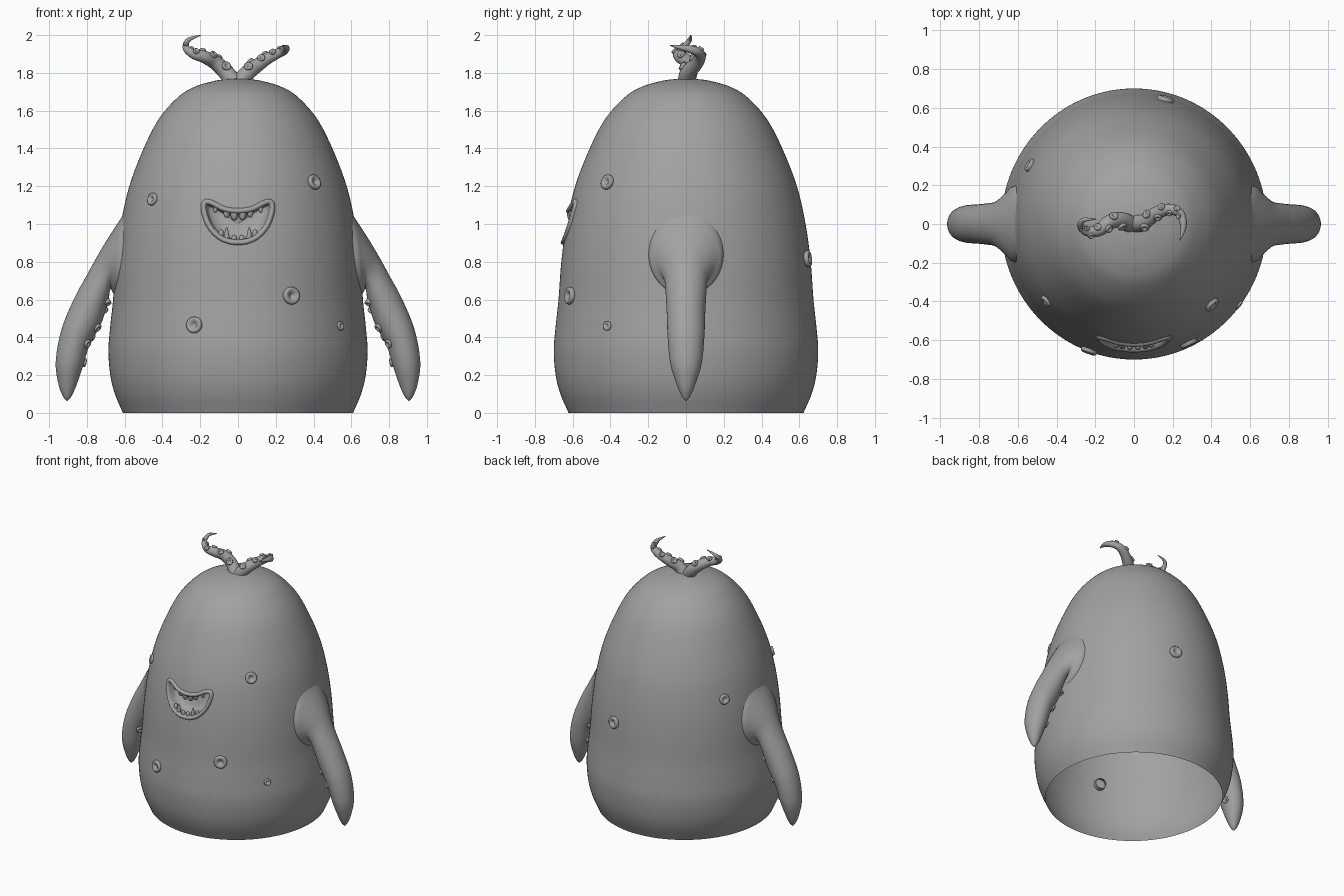
import bpy, bmesh
from math import sin, cos, pi, sqrt
from mathutils import Vector

cube = bpy.data.objects.get("Cube")
if cube:
    bpy.data.objects.remove(cube, do_unlink=True)

grey = bpy.data.materials.new("clay_grey")
grey.use_nodes = True
grey.diffuse_color = (0.36, 0.36, 0.36, 1)
grey.node_tree.nodes["Principled BSDF"].inputs["Base Color"].default_value = grey.diffuse_color


def spline(points, steps, closed=False):
    """Catmull-Rom interpolation of tuples of any length."""
    pts = [Vector(p) for p in points]
    n = len(pts)
    if closed:
        get = lambda i: pts[i % n]
    else:
        ext = [2 * pts[0] - pts[1]] + pts + [2 * pts[-1] - pts[-2]]
        get = lambda i: ext[i + 1]
    out = []
    for i in range(n if closed else n - 1):
        a, b, c, d = (get(i + k) for k in (-1, 0, 1, 2))
        for s in range(steps):
            t = s / steps
            out.append(0.5 * (2 * b + (c - a) * t + (2 * a - 5 * b + 4 * c - d) * t ** 2
                              + (3 * b - a - 3 * c + d) * t ** 3))
    return out if closed else out + [pts[-1]]


def loft(name, rings, drop=None):
    """Skin closed rings into a smooth shaded object; drop removes faces touching chosen points."""
    bm = bmesh.new()
    rows = [[bm.verts.new(p) for p in ring] for ring in rings]
    n = len(rows[0])
    for lower, upper in zip(rows, rows[1:]):
        for i in range(n):
            j = (i + 1) % n
            bm.faces.new((lower[i], lower[j], upper[j], upper[i]))
    if drop:
        gone = [f for f in bm.faces if any(drop(v.co) for v in f.verts)]
        bmesh.ops.delete(bm, geom=gone, context='FACES')
    bmesh.ops.remove_doubles(bm, verts=bm.verts, dist=0.00005)
    bmesh.ops.recalc_face_normals(bm, faces=bm.faces)
    mesh = bpy.data.meshes.new(name)
    bm.to_mesh(mesh)
    bm.free()
    mesh.materials.append(grey)
    for p in mesh.polygons:
        p.use_smooth = True
    ob = bpy.data.objects.new(name, mesh)
    bpy.context.collection.objects.link(ob)
    return ob


def turned(name, profile, loc, axis, size, segments=20):
    """Lathe a (radius, height) profile and point it along an axis."""
    q = Vector(axis).to_track_quat('Z', 'Y')
    angles = [2 * pi * i / segments for i in range(segments)]
    return loft(name, [[Vector(loc) + q @ (Vector((r * cos(a), r * sin(a), h)) * size)
                        for a in angles] for r, h in profile])


# Body shell, open underneath
X_SCALE = 0.98
profile = spline([(0.622, 0), (0.665, 0.1), (0.69, 0.2), (0.7, 0.33), (0.69, 0.46), (0.675, 0.6),
                  (0.66, 0.8), (0.633, 1.0), (0.587, 1.2), (0.51, 1.4), (0.425, 1.56), (0.32, 1.675),
                  (0.23, 1.728), (0.13, 1.757), (0.06, 1.767), (0, 1.77)], 10)


def radius(z):
    for a, b in zip(profile, profile[1:]):
        if a.y <= z <= b.y:
            return a.x + (b.x - a.x) * (z - a.y) / max(b.y - a.y, 1e-6)
    return profile[0].x if z < 0 else 0


def skin(x, z, sign):
    """Point on the front (-1) or back (+1) of the body."""
    return Vector((x, sign * sqrt(max(radius(z) ** 2 - (x / X_SCALE) ** 2, 0)), z))


# Mouth outline and its inward offsets
half = [(0, 1.085), (0.07, 1.095), (0.13, 1.125), (0.17, 1.133), (0.195, 1.112),
        (0.195, 1.06), (0.165, 0.98), (0.11, 0.92), (0.05, 0.893), (0, 0.888)]
outline = spline(half + [(-x, z) for x, z in half[-2:0:-1]], 6, closed=True)


def offset(d):
    n = len(outline)
    result = []
    for i, p in enumerate(outline):
        t = (outline[(i + 1) % n] - outline[i - 1]).normalized()
        result.append(p + Vector((t.y, -t.x)) * d)
    return result


opening = offset(0.03)


def in_mouth(co):
    if co.y > 0 or not 0.85 < co.z < 1.15 or abs(co.x) > 0.25:
        return False
    inside = False
    for a, b in zip(opening, opening[1:] + opening[:1]):
        if (a.y > co.z) != (b.y > co.z):
            if co.x < a.x + (b.x - a.x) * (co.z - a.y) / (b.y - a.y):
                inside = not inside
    return inside


SEG = 240
loft("body", [[(X_SCALE * p.x * cos(2 * pi * i / SEG), p.x * sin(2 * pi * i / SEG), p.y)
               for i in range(SEG)] for p in profile], drop=in_mouth)

# Lips and the pocket behind them
rings = []
for inset, lift in ((0, -0.004), (0.004, 0.008), (0.011, 0.015), (0.02, 0.014),
                    (0.028, 0.005), (0.031, -0.01)):
    rings.append([skin(p.x, p.y, -1) - Vector((0, lift, 0)) for p in offset(inset)])
for scale, depth in ((0.97, 0.04), (0.88, 0.075), (0.5, 0.09), (0.01, 0.095)):
    rings.append([skin(p.x * scale, 1 + (p.y - 1) * scale, -1) + Vector((0, depth, 0))
                  for p in opening])
loft("mouth", rings)

# Teeth: rounded pegs above, fangs and stubs below
peg = [(0.9, -1), (1, 0), (0.95, 1), (0.6, 1.7), (0, 1.9)]
fang = [(1, -0.5), (0.95, 0.5), (0.6, 2.2), (0.25, 3.4), (0, 3.8)]
for x, z, size in ((-0.12, 1.08, 0.011), (-0.06, 1.062, 0.016), (-0.02, 1.055, 0.019),
                   (0.025, 1.055, 0.019), (0.065, 1.064, 0.016), (0.12, 1.08, 0.011)):
    turned("upper_tooth", peg, skin(x, z, -1) + Vector((0, 0.012, 0)), (0, 0, -1), size, 12)
for x, z, size, shape in ((-0.09, 0.945, 0.014, peg), (-0.06, 0.925, 0.016, fang),
                          (-0.02, 0.915, 0.015, peg), (0.02, 0.915, 0.015, peg),
                          (0.06, 0.925, 0.016, fang), (0.09, 0.945, 0.014, peg)):
    turned("lower_tooth", shape, skin(x, z, -1) + Vector((0, 0.012, 0)), (0, 0, 1), size, 12)

# Suckers on the body
cup = [(0.85, -0.7), (0.92, -0.2), (1, 0.15), (0.95, 0.36), (0.8, 0.47), (0.62, 0.45),
       (0.45, 0.33), (0.33, 0.28), (0.26, 0.1), (0, 0.05)]
for x, z, sign, size in ((-0.45, 1.13, -1, 0.034), (0.40, 1.22, -1, 0.041), (0.28, 0.62, -1, 0.047),
                         (-0.23, 0.465, -1, 0.044), (0.54, 0.46, -1, 0.025),
                         (0.16, 0.815, 1, 0.045), (-0.535, 1.05, 1, 0.037)):
    p = skin(x, z, sign)
    slope = (radius(z + 0.02) - radius(z - 0.02)) / 0.04
    flat = Vector((p.x, p.y, 0)).normalized()
    turned("body_sucker", cup, p, flat - Vector((0, 0, slope)), size, 24)

# Flipper arms: outer edge x z, inner edge x z, half width; the root flares onto the body
STEPS = 6
sections = spline([(0.60, 1.06, 0.655, 0.62, 0.2), (0.685, 0.93, 0.675, 0.655, 0.145),
                   (0.745, 0.83, 0.685, 0.60, 0.115), (0.80, 0.73, 0.70, 0.545, 0.108),
                   (0.87, 0.60, 0.73, 0.46, 0.102), (0.935, 0.44, 0.785, 0.36, 0.097),
                   (0.965, 0.27, 0.82, 0.25, 0.083), (0.95, 0.15, 0.852, 0.155, 0.05),
                   (0.925, 0.085, 0.88, 0.09, 0.022), (0.905, 0.062, 0.904, 0.062, 0.001)], STEPS)


def arm_point(s, a, side):
    """Surface point and outward direction on an arm section."""
    outer, inner = Vector((s[0], 0, s[1])), Vector((s[2], 0, s[3]))
    u = (outer - inner) / 2
    p = (outer + inner) / 2 + u * cos(a) + Vector((0, s[4] * sin(a), 0))
    normal = u * cos(a) / u.length_squared + Vector((0, sin(a) / s[4], 0))
    flip = Vector((side, 1, 1))
    return p * flip, normal * flip


for side, label in ((1, "left"), (-1, "right")):
    angles = [2 * pi * i / 40 for i in range(40)]
    rings = [[arm_point(s, a, side)[0] for a in angles] for s in sections]
    for p in rings[0]:
        p.x = side * (X_SCALE * sqrt(radius(p.z) ** 2 - p.y ** 2) - 0.004)
    loft(label + "_arm", rings)
    for t, turn in ((2.55, 0.4), (3.2, -0.5), (4.1, 0.45), (4.7, -0.5), (5.05, 0.6), (5.85, -0.2)):
        p, n = arm_point(sections[round(t * STEPS)], pi + turn, side)
        turned(label + "_arm_sucker", cup, p, n, 0.024)

# Curling head tentacles: x, y, z, thickness
tentacles = {
    "right_tentacle": [(-0.02, 0, 1.75, 0.046), (-0.07, 0.02, 1.81, 0.042), (-0.125, 0.01, 1.858, 0.038),
                       (-0.18, -0.03, 1.885, 0.033), (-0.235, -0.04, 1.9, 0.026),
                       (-0.275, -0.015, 1.932, 0.018), (-0.262, 0.02, 1.975, 0.012),
                       (-0.195, 0.025, 2.0, 0.002)],
    "left_tentacle": [(0.01, 0, 1.75, 0.046), (0.05, 0.01, 1.80, 0.042), (0.1, 0.045, 1.838, 0.037),
                      (0.15, 0.07, 1.872, 0.032), (0.2, 0.075, 1.898, 0.027), (0.24, 0.05, 1.915, 0.023),
                      (0.255, 0, 1.93, 0.018), (0.25, -0.045, 1.938, 0.01), (0.235, -0.085, 1.945, 0.002)]}
for name, path in tentacles.items():
    pts = spline(path, 6)
    rings, n = [], Vector((0, 1, 0))
    tangents = [(pts[min(i + 1, len(pts) - 1)] - pts[max(i - 1, 0)]).xyz.normalized()
                for i in range(len(pts))]
    for p, t in zip(pts, tangents):
        n = (n - t * n.dot(t)).normalized()
        b = t.cross(n)
        rings.append([p.xyz + (n * cos(2 * pi * k / 20) + b * sin(2 * pi * k / 20)) * p.w
                      for k in range(20)])
    loft(name, rings)
    for k, i in enumerate(range(7, 32, 4)):
        d = Vector((0, -0.9 if k % 2 == 0 else 0.6, 0.9))
        d = (d - tangents[i] * d.dot(tangents[i])).normalized()
        turned(name + "_sucker", cup, pts[i].xyz + d * pts[i].w, d, 0.1 * pts[i].w + 0.4 * pts[i].w + 0.004, 16)
